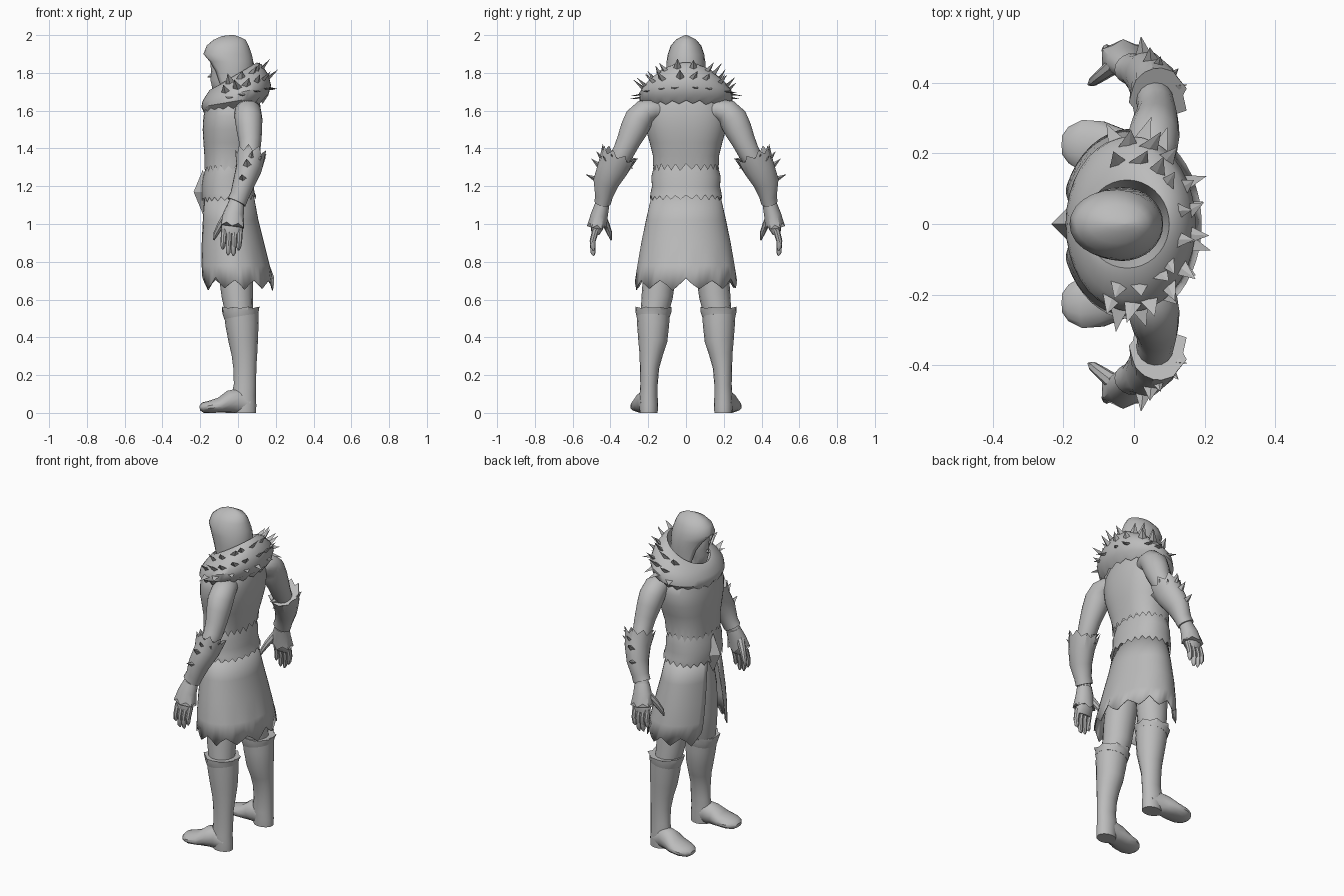
import bpy, bmesh, math, random
from mathutils import Vector

random.seed(4)
grey = bpy.data.materials.new("plain grey")
grey.diffuse_color = (0.5, 0.5, 0.5, 1)


def make(name, verts, faces, mirror=False, thick=0, angle=40):
    """Mesh object from generated geometry, optionally mirrored across y."""
    me = bpy.data.meshes.new(name)
    me.from_pydata(verts, [], faces)
    bm = bmesh.new()
    bm.from_mesh(me)
    bmesh.ops.remove_doubles(bm, verts=bm.verts, dist=1e-5)
    bmesh.ops.recalc_face_normals(bm, faces=bm.faces)
    bm.to_mesh(me)
    bm.free()
    me.materials.append(grey)
    ob = bpy.data.objects.new(name, me)
    bpy.context.collection.objects.link(ob)
    if thick:
        m = ob.modifiers.new("thickness", 'SOLIDIFY')
        m.thickness = thick
    if mirror:
        m = ob.modifiers.new("mirror", 'MIRROR')
        m.use_axis = (False, True, False)
    bpy.ops.object.select_all(action='DESELECT')
    bpy.context.view_layer.objects.active = ob
    ob.select_set(True)
    bpy.ops.object.shade_smooth_by_angle(angle=math.radians(angle))
    return ob


def tubes(name, paths, n=12, ref=(1, 0, 0), jag=0, caps=True, **kw):
    """Tubes through (x, y, z, radius along ref, radius across)."""
    verts, faces = [], []
    for path in paths:
        pts = [Vector(p[:3]) for p in path]
        start = len(verts)
        for i, p in enumerate(path):
            t = (pts[min(i + 1, len(pts) - 1)] - pts[max(i - 1, 0)]).normalized()
            u = Vector(ref)
            if abs(u.dot(t)) > 0.9:
                u = Vector((0, 0, 1)) if abs(t.z) < 0.9 else Vector((1, 0, 0))
            u = (u - t * u.dot(t)).normalized()
            v = t.cross(u)
            for k in range(n):
                a = 2 * math.pi * k / n
                q = pts[i] + u * math.cos(a) * p[3] + v * math.sin(a) * p[4]
                if jag and i == 0:
                    q += (q - pts[0]) * 0.15 * (k % 2) - t * jag * (k % 2) * random.uniform(.5, 1)
                q.z = max(q.z, 0)
                verts.append(q)
        for i in range(len(path) - 1):
            for k in range(n):
                a, b = start + i * n + k, start + i * n + (k + 1) % n
                faces.append((a, b, b + n, a + n))
        if caps:
            faces.append([start + k for k in range(n)])
            faces.append([len(verts) - n + k for k in range(n)])
    return make(name, verts, faces, **kw)


def spikes(name, items, **kw):
    """Four-sided points from base to tip."""
    return tubes(name, [[(*b, r, r * .6), (*t, .001, .001)] for b, t, r in items],
                 n=4, angle=20, **kw)


def shell(name, rows, n=32, jag=0, teeth=2, power=1, close=False, **kw):
    """Body shell from rows (z front, z back, x front, x back, half width, front opening angle)."""
    verts, faces = [], []
    for i, (zf, zb, xf, xb, ry, op) in enumerate(rows):
        for k in range(n + 1):
            a = op + (2 * math.pi - 2 * op) * k / n
            co, si = math.cos(a), math.sin(a)
            c = (1 - math.copysign(abs(co) ** power, co)) / 2
            z = zf + (zb - zf) * c
            if jag and i == 0:
                z += jag * random.uniform(.6, 1.1) * math.cos(2 * math.pi * k / teeth)
            verts.append((xf + (xb - xf) * c, -ry * math.copysign(abs(si) ** power, si), z))
    w = n + 1
    for i in range(len(rows) - 1):
        for k in range(n):
            a = i * w + k
            faces.append((a, a + 1, a + w + 1, a + w))
    if close:
        faces.append([len(verts) - w + k for k in range(n)])
    return make(name, verts, faces, **kw)


# tunic, sash and open-fronted skirt with ragged hems
shell("tunic", [(1.29, 1.30, -.178, .078, .176, 0), (1.36, 1.36, -.178, .088, .175, 0),
                (1.43, 1.43, -.183, .105, .192, 0), (1.50, 1.50, -.187, .118, .212, 0),
                (1.57, 1.57, -.183, .122, .218, 0), (1.63, 1.63, -.17, .118, .205, 0),
                (1.66, 1.70, -.13, .10, .15, 0), (1.68, 1.74, -.09, .06, .07, 0)],
      n=48, jag=.018, power=.85, close=True)
shell("sash", [(1.13, 1.14, -.19, .095, .190, 0), (1.16, 1.165, -.193, .088, .188, 0),
               (1.20, 1.20, -.192, .082, .180, 0), (1.25, 1.25, -.185, .078, .184, 0),
               (1.32, 1.32, -.165, .06, .165, 0)], n=48, jag=.014, power=.9, close=True)
shell("skirt", [(.685, .68, -.208, .192, .27, .44), (.78, .78, -.208, .168, .258, .41),
                (.90, .90, -.203, .138, .237, .36), (1.02, 1.02, -.193, .108, .212, .30),
                (1.17, 1.17, -.180, .08, .178, .22)], n=40, jag=.032, teeth=4, thick=.005)

# buckle: pointed diamond
make("buckle", [(-.235, 0, 1.17), (-.185, 0, 1.29), (-.175, .06, 1.17), (-.185, 0, 1.05),
                (-.175, -.06, 1.17)],
     [(0, 1, 2), (0, 2, 3), (0, 3, 4), (0, 4, 1), (1, 2, 3, 4)], angle=20)

# fur collar draped over the shoulders, higher at the back
shell("collar", [(1.595, 1.645, -.182, .132, .212, 0), (1.62, 1.68, -.194, .160, .246, 0),
                 (1.65, 1.735, -.188, .175, .248, 0), (1.68, 1.79, -.170, .162, .216, 0),
                 (1.71, 1.845, -.150, .125, .16, 0), (1.715, 1.855, -.138, .10, .125, 0),
                 (1.68, 1.76, -.11, .08, .10, 0)], n=36, jag=.010)
# flat fur points lying along the collar
verts, faces = [], []
for xc, rx, ry, zc, dz, up, n in [(-.01, .166, .240, 1.685, .045, -.2, 16),
                                  (-.008, .165, .228, 1.715, .052, .8, 18),
                                  (-.01, .138, .180, 1.755, .06, 1.2, 16)]:
    for k in range(n):
        a = 2 * math.pi * (k + random.uniform(.3, .7)) / n
        o, s = Vector((math.cos(a), math.sin(a), 0)), Vector((-math.sin(a), math.cos(a), 0))
        if o.x < -.35:
            continue
        b = Vector((xc + rx * o.x, ry * o.y, zc + dz * o.x)) - o * .008
        tip = b + (o + Vector((0, 0, up))).normalized() * random.uniform(.055, .085)
        m = len(verts)
        down = Vector((0, 0, -.012))
        verts += [b + s * .028, b + o * .010 + down, b - s * .028, b - o * .012,
                  tip + s * random.uniform(-.025, .025)]
        faces += [(m + j, m + (j + 1) % 4, m + 4) for j in range(4)]
make("collar_fur", verts, faces, angle=20)

# head, neck and nose under the hood
tubes("head", [[(-.05, 0, 1.62, .06, .06), (-.055, 0, 1.70, .055, .055),
                (-.075, 0, 1.715, .06, .045), (-.07, 0, 1.75, .077, .062),
                (-.06, 0, 1.80, .083, .075), (-.06, 0, 1.87, .088, .078),
                (-.05, 0, 1.94, .05, .05)]], n=16)
spikes("nose", [((-.125, 0, 1.79), (-.162, 0, 1.778), .022)])
shell("hood", [(1.66, 1.70, -.13, .075, .10, .95), (1.74, 1.76, -.135, .08, .102, .88),
               (1.81, 1.81, -.15, .083, .105, .75), (1.86, 1.86, -.168, .081, .103, .55),
               (1.90, 1.895, -.183, .074, .097, 0), (1.945, 1.94, -.165, .058, .082, 0),
               (1.975, 1.975, -.13, .04, .055, 0), (1.995, 1.99, -.085, .01, .022, 0),
               (2.0, 2.0, -.04, -.02, .004, 0)], n=24, close=True, thick=.005, angle=60)

# arms
tubes("arm", [[(.03, .11, 1.595, .045, .045), (.045, .17, 1.605, .062, .055),
               (.052, .215, 1.595, .071, .067), (.056, .250, 1.555, .073, .076),
               (.06, .276, 1.50, .068, .073), (.064, .304, 1.44, .060, .063),
               (.063, .332, 1.38, .054, .057), (.055, .37, 1.32, .052, .052),
               (.0, .44, 1.12, .035, .033)]], n=16, mirror=True)
tubes("bracer", [[(.066, .362, 1.355, .074, .088), (.058, .388, 1.295, .069, .083),
                  (.032, .424, 1.22, .059, .069), (.008, .434, 1.15, .050, .048),
                  (-.008, .441, 1.115, .052, .044)]], n=18, jag=.035, mirror=True)
spikes("bracer_spikes", [((.03, .45, 1.225), (.02, .53, 1.262), .035),
                         ((.10, .38, 1.33), (.15, .395, 1.37), .028),
                         ((.06, .425, 1.32), (.075, .475, 1.385), .03),
                         ((.05, .45, 1.30), (.045, .50, 1.345), .03),
                         ((.05, .31, 1.34), (.04, .255, 1.345), .028),
                         ((.05, .33, 1.31), (.04, .28, 1.295), .028),
                         ((.09, .41, 1.31), (.125, .44, 1.36), .028)], mirror=True)

# hands with fingers, thumb and glove flap
tubes("palm", [[(-.01, .442, 1.125, .036, .032), (-.025, .455, 1.05, .050, .038),
                (-.032, .472, .98, .056, .034), (-.033, .480, .945, .052, .020)]], mirror=True)
fingers = []
for i, tip in enumerate((.865, .835, .832, .86)):
    x = -.074 + .028 * i
    fingers.append([(x, .478, .97, .016, .018), (x - .003, .494, .91, .015, .016),
                    (x - .006, .492, tip + .015, .012, .013), (x - .007, .488, tip, .004, .004)])
fingers.append([(-.055, .450, 1.05, .024, .024), (-.092, .422, .995, .019, .018),
                (-.116, .404, .95, .014, .014), (-.128, .396, .915, .004, .004)])
tubes("fingers", fingers, n=8, mirror=True)
tubes("glove_cuff", [[(-.029, .468, 1.00, .061, .046), (-.024, .458, 1.05, .055, .045),
                      (-.01, .443, 1.105, .043, .038)]], n=12, jag=.025, mirror=True)

# legs, boots and feet
tubes("leg", [[(-.04, .085, 1.10, .07, .06), (-.025, .10, 1.0, .085, .078),
               (-.018, .12, .88, .094, .088), (-.01, .142, .72, .09, .086),
               (-.004, .152, .62, .083, .083), (.01, .172, .50, .07, .07)]], n=16, mirror=True)
tubes("boot", [[(.015, .174, .55, .092, .089), (.021, .174, .47, .088, .085),
                (.028, .176, .38, .078, .077), (.034, .185, .31, .068, .062),
                (.036, .193, .24, .061, .051), (.037, .196, .15, .059, .046),
                (.030, .198, .09, .064, .048), (.036, .198, .04, .061, .05),
                (.036, .198, .0, .060, .048)]], n=16, mirror=True)
tubes("boot_cuff", [[(.014, .173, .555, .094, .090), (.014, .173, .535, .097, .095),
                     (.018, .174, .51, .091, .088)]], n=16, jag=.008, mirror=True)
tubes("foot", [[(.06, .198, .045, .045, .045), (.0, .203, .062, .070, .054),
                (-.045, .211, .058, .060, .062), (-.095, .219, .041, .041, .074),
                (-.15, .224, .032, .032, .073), (-.185, .224, .028, .028, .053),
                (-.203, .224, .025, .012, .028)]], n=14, ref=(0, 0, 1), mirror=True)
